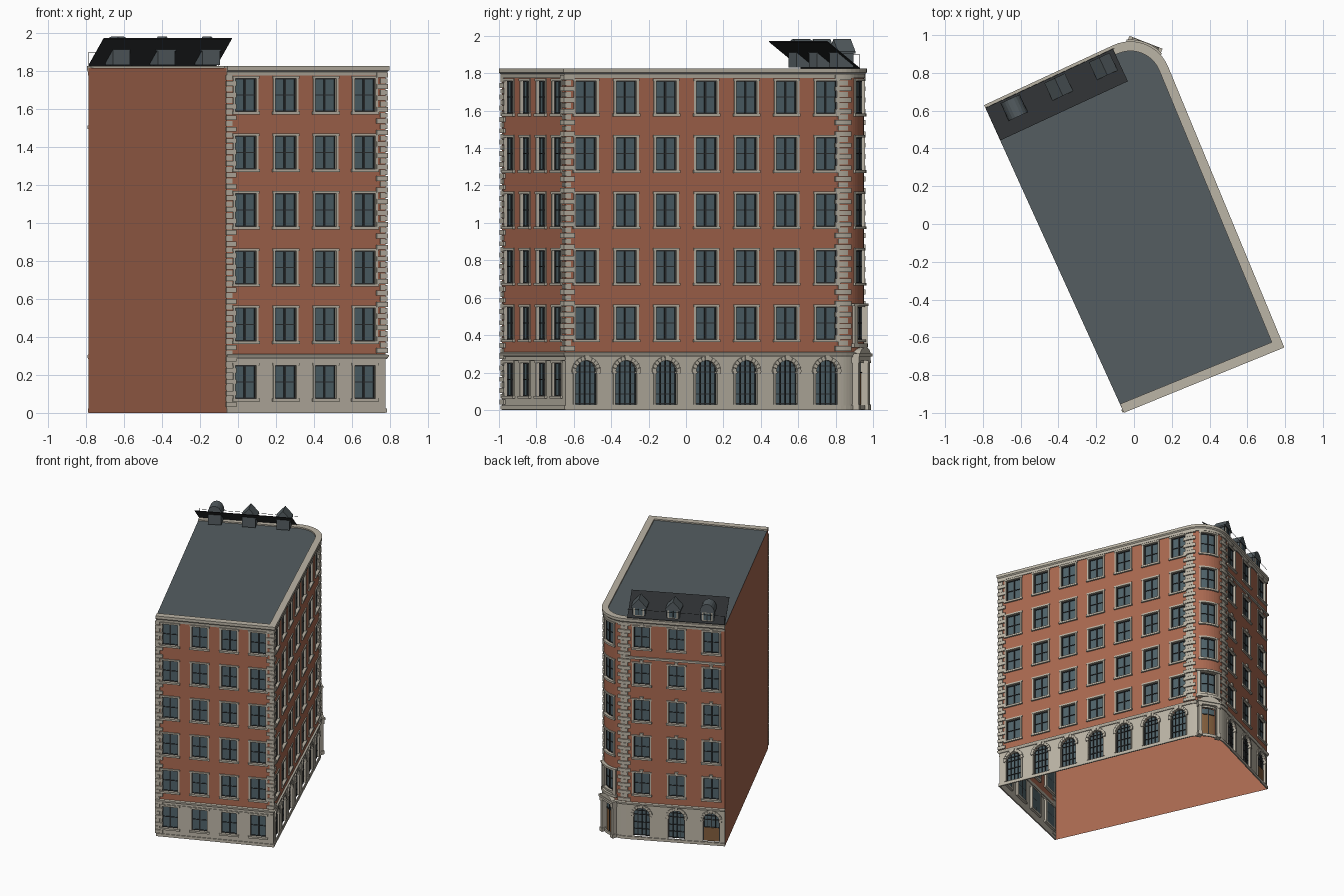
import bpy, bmesh, math
from mathutils import Vector as V

if "Cube" in bpy.data.objects:
    bpy.data.objects.remove(bpy.data.objects["Cube"])

COL = {"brick": (.40, .14, .08), "stone": (.50, .46, .38), "glass": (.08, .125, .145), "roof": (.09, .11, .12),
       "dark": (.025, .028, .03), "wood": (.22, .11, .045)}
MATS, PARTS = {}, {}
for k, c in COL.items():
    MATS[k] = bpy.data.materials.new(k)
    MATS[k].diffuse_color = (*c, 1)

def part(name, mat, solid=True):
    if name not in PARTS:
        PARTS[name] = (bmesh.new(), mat, solid)
    return PARTS[name][0]

# facade frames: s runs along the wall, d outward, z up
class Flat:
    n = 1
    def __init__(self, p, q):
        self.p, self.L = p, (q - p).length
        self.u = (q - p).normalized()
        self.nrm = V((self.u.y, -self.u.x))
    def at(self, s, d, z):
        return (*(self.p + self.u * s + self.nrm * d), z)

class Arc:
    n = 6
    def __init__(self, c, r, a0, phi):
        self.c, self.r, self.a0, self.L = c, r, a0, r * phi
    def at(self, s, d, z):
        a = self.a0 + s / self.r
        return (self.c.x + (self.r + d) * math.cos(a), self.c.y + (self.r + d) * math.sin(a), z)

A, B, C, K = V((-.787, .615)), V((-.06, -.985)), V((.775, -.645)), V((.086, 1.02))
R = .2
us, ub = (K - C).normalized(), (A - K).normalized()
phi = us.angle(ub)
tl = R * math.tan(phi / 2)
D1, D2 = K - us * tl, K + ub * tl
front, side, back, party = Flat(B, C), Flat(C, D1), Flat(D2, A), Flat(A, B)
arc = Arc(D1 - side.nrm * R, R, math.atan2(side.nrm.y, side.nrm.x), phi)
apex = V(arc.at(arc.L / 2, 0, 0)[:2])
tang = (us + ub).normalized()
porch = Flat(apex, apex + tang)

def box(bm, F, s0, s1, d0, d1, z0, z1):
    rings = []
    for i in range(F.n + 1):
        s = s0 + (s1 - s0) * i / F.n
        rings.append([bm.verts.new(F.at(s, d, z)) for d, z in ((d0, z0), (d1, z0), (d1, z1), (d0, z1))])
    skin(bm, rings)

def skin(bm, rings):
    n = len(rings[0])
    for a, b in zip(rings, rings[1:]):
        for j in range(n):
            bm.faces.new((a[j], b[j], b[(j + 1) % n], a[(j + 1) % n]))
    bm.faces.new(rings[0])
    bm.faces.new(rings[-1][::-1])

def slab(bm, F, outline, d0, d1):
    skin(bm, [[bm.verts.new(F.at(s, d, z)) for s, z in outline] for d in (d0, d1)])

def quad(bm, F, s0, s1, z0, z1, d=0.0):
    if s1 - s0 < 1e-4 or z1 - z0 < 1e-4:
        return
    for i in range(F.n):
        a, b = (s0 + (s1 - s0) * t / F.n for t in (i, i + 1))
        bm.faces.new([bm.verts.new(F.at(*p)) for p in ((a, d, z0), (b, d, z0), (b, d, z1), (a, d, z1))])

def arch_pts(c, r, zs, n):
    return [(c - r * math.cos(math.pi * i / n), zs + r * math.sin(math.pi * i / n)) for i in range(n + 1)]

# wall sheet for one storey, with openings left out
def storey(bm, F, z0, z1, centres, w, zb, zt, arched=False):
    s = 0
    for c in centres:
        quad(bm, F, s, c - w / 2, z0, z1)
        quad(bm, F, c - w / 2, c + w / 2, z0, zb)
        quad(bm, F, c - w / 2, c + w / 2, zt, z1)
        if arched:
            p = arch_pts(c, w / 2, zt - w / 2, 14)
            for a, b in zip(p, p[1:]):
                q = [(a[0], a[1]), (b[0], b[1]), (b[0], zt), (a[0], zt)]
                bm.faces.new([bm.verts.new(F.at(x, 0, z)) for x, z in q])
        s = c + w / 2
    quad(bm, F, s, F.L, z0, z1)

# rectangular sash window with surround
def window(F, c, w, zb, zt, key=False):
    st, dk = part("window_surrounds", "stone"), part("window_sashes", "dark")
    a, b, m = c - w / 2, c + w / 2, (zb + zt) / 2
    quad(part("window_panes", "glass", False), F, a, b, zb, zt, -.016)
    box(st, F, a - .007, a + .006, -.018, .006, zb, zt)
    box(st, F, b - .006, b + .007, -.018, .006, zb, zt)
    box(st, F, a - .01, b + .01, -.018, .008, zt - .005, zt + .008)
    box(st, F, a - .012, b + .012, -.018, .013, zb - .01, zb + .005)
    if key:
        slab(st, F, [(c - .009, zt), (c + .009, zt), (c + .014, zt + .026), (c - .014, zt + .026)], 0, .013)
    for x, t in ((a + .008, .0025), (c, .005), (b - .008, .0025)):
        box(dk, F, x - t, x + t, -.016, -.009, zb, zt)
    for z in (zb + .008, m, zt - .008):
        box(dk, F, a, b, -.016, -.010, z - .0025, z + .0025)

# arched shop window with voussoirs
def arch(F, c, w, zb, zt, door=False):
    st, dk = part("arch_surrounds", "stone"), part("arch_glazing_bars", "dark")
    r = w / 2
    zs = zt - r
    pts = [(c - r, zb), (c + r, zb)] + arch_pts(c, r, zs, 14)[::-1]
    bm = part("arch_panes", "glass", False)
    bm.faces.new([bm.verts.new(F.at(x, -.018, z)) for x, z in pts])
    for i in range(11):
        g = [math.pi * (i + e) / 11 for e in (.04, .5, .96)]
        ro = r + (.024 if i == 5 else .018)
        ol = [(c + ro * math.cos(t), zs + ro * math.sin(t)) for t in g]
        ol += [(c + (r - .004) * math.cos(t), zs + (r - .004) * math.sin(t)) for t in g[::-1]]
        slab(st, F, ol, -.018, .014 if i == 5 else .009)
    for sg in (-1, 1):
        x = c + sg * (r + .003)
        box(st, F, x - .006, x + .006, -.018, .006, zb, zs)
        box(st, F, x - .012, x + .012, -.018, .011, zs - .008, zs + .002)
    for f in (-.9, -.45, 0, .45, .9):
        top = zs + r * math.sqrt(1 - f * f)
        box(dk, F, c + f * r - .0025, c + f * r + .0025, -.018, -.010, zb, top)
    for z in (zb + .004, zb + .055, zb + .11, zs, zs + r * .5):
        h = r if z <= zs else math.sqrt(r * r - (z - zs) ** 2)
        box(dk, F, c - h, c + h, -.018, -.011, z - .0025, z + .0025)
    if door:
        box(part("side_door", "wood"), F, c - r + .008, c + r - .008, -.017, -.008, zb, zb + .11)

# string courses and cornice swept around the street fronts
def sweep(name, mat, profile):
    n1, n2 = front.nrm, side.nrm
    path = [(B, n1), (C, (n1 + n2) / (1 + n1.dot(n2)))]
    for i in range(13):
        t = arc.a0 + phi * i / 12
        n = V((math.cos(t), math.sin(t)))
        path.append((arc.c + n * R, n))
    path.append((A, back.nrm))
    bm = part(name, mat)
    skin(bm, [[bm.verts.new((*(p + n * d), z)) for d, z in profile] for p, n in path])
    return path

TOP, W, WC = 1.815, .13, .13
bays = {front: [.108, .335, .562, .785], side: [.119 + .232 * i for i in range(7)],
        arc: [arc.L / 2], back: [.12, .385, .65]}
brick, stone = part("brick_walls", "brick", False), part("ground_floor_walls", "stone", False)
quad(brick, party, 0, party.L, 0, TOP)
for F, cs in bays.items():
    for k in range(5):
        z0 = .3 + .302 * k
        storey(brick, F, z0, TOP if k == 4 else z0 + .302, cs, W, z0 + .072, z0 + .256)
        for c in cs:
            window(F, c, W, z0 + .072, z0 + .256, F is back)
storey(stone, front, 0, .3, bays[front], W, .07, .255)
for c in bays[front]:
    window(front, c, W, .07, .255)
for F in (side, back):
    storey(stone, F, 0, .3, bays[F], .13, .03, .268, True)
    for c in bays[F]:
        arch(F, c, .13, .03, .268, F is back and c > .6)
storey(stone, arc, 0, .3, bays[arc], .11, .015, .25)

# bands
sweep("base_plinth", "stone", [(-.004, .001), (.006, .001), (.006, .024), (-.004, .024)])
sweep("ground_cornice", "stone", [(-.004, .284), (.006, .284), (.014, .296), (.014, .304), (-.004, .31)])
path = sweep("parapet_cornice", "stone", [(-.035, 1.80), (-.004, 1.775), (.006, 1.775), (.008, 1.795),
                                          (.016, 1.803), (.016, 1.825), (-.035, 1.825)])
box(part("back_string_course", "stone"), back, 0, back.L, -.002, .013, 1.495, 1.512)
box(part("ground_front_band", "stone"), front, 0, front.L, -.002, .005, .262, .268)

# flat roof
bm = part("flat_roof", "roof", False)
bm.faces.new([bm.verts.new((*(p - n * .02), 1.815)) for p, n in path[1:-1]]
             + [bm.verts.new((*p, 1.815)) for p in (A, B)])

# quoins, alternating long and short
def quoins(F, s, direction, long, short, z0, over=0.0):
    bm, i, z = part("quoins", "stone"), 0, z0
    while z < 1.765:
        a, b = sorted((s - direction * over, s + direction * (short if i % 2 else long)))
        box(bm, F, a, b, -.004, .011 if i % 2 == 0 else .006, z, z + .026)
        z += .0302
        i += 1
quoins(front, 0, 1, .052, .03, .03, .006)
quoins(front, front.L, -1, .052, .03, .315, .009)
quoins(side, 0, 1, .052, .03, .315, .009)
quoins(side, side.L, -1, .035, .015, .315)
quoins(arc, 0, 1, .06, .04, .315)
quoins(arc, arc.L, -1, .06, .04, .315)
quoins(back, 0, 1, .035, .015, .315)

# corner entrance: door, columns, entablature and curved pediment
m = arc.L / 2
box(part("entrance_door", "wood"), arc, m - .055, m + .055, -.022, -.014, .015, .2)
quad(part("entrance_fanlight", "glass", False), arc, m - .055, m + .055, .2, .25, -.016)
box(part("door_bars", "dark"), arc, m - .003, m + .003, -.016, -.009, .015, .25)
box(part("door_bars", "dark"), arc, m - .055, m + .055, -.016, -.009, .197, .203)
ps = part("entrance_porch", "stone")
for sg in (-1, 1):
    x = sg * .072
    box(ps, porch, x - .012, x + .012, -.03, .016, .012, .265)
    box(ps, porch, x - .016, x + .016, -.03, .021, 0, .03)
    box(ps, porch, x - .016, x + .016, -.03, .021, .25, .265)
box(ps, porch, -.088, .088, -.04, .02, .265, .285)
box(ps, porch, -.094, .094, -.04, .027, .285, .302)
slab(ps, porch, [(.075 * math.cos(math.pi * i / 12), .3 + .034 * math.sin(math.pi * i / 12)) for i in range(13)], -.02, .024)
# ornate window case above the entrance
wc = part("corner_window_case", "stone")
for sg in (-1, 1):
    box(wc, arc, m + sg * .076 - .011, m + sg * .076 + .011, -.004, .02, .345, .555)
box(wc, arc, m - .093, m + .093, -.004, .026, .555, .57)
box(wc, arc, m - .093, m + .093, -.004, .024, .335, .355)

# sloped roof sheet, dormers and guard rail over the back front
bm = part("sloped_roof", "dark")
ring = [(0, 1.826), (-.19, 1.968), (-.19, 1.972), (0, 1.83)]
skin(bm, [[bm.verts.new(back.at(s, d, z)) for d, z in ring] for s in (.01, back.L)])
for i, c in enumerate((.095, .355, .615)):
    box(part("dormer_bodies", "roof"), back, c - .05, c + .05, -.115, -.02, 1.83, 1.912)
    box(part("dormer_surrounds", "stone"), back, c - .04, c + .04, -.03, -.015, 1.84, 1.915)
    box(part("dormer_panes", "glass"), back, c - .028, c + .028, -.03, -.013, 1.85, 1.905)
    box(part("dormer_bars", "dark"), back, c - .003, c + .003, -.03, -.011, 1.85, 1.905)
    if i == 2:
        ol = [(c + .056 * math.cos(math.pi * j / 10), 1.912 + .07 * math.sin(math.pi * j / 10)) for j in range(11)]
    else:
        ol = [(c - .06, 1.905), (c + .06, 1.905), (c + .06, 1.915), (c, 1.982), (c - .06, 1.915)]
    slab(part("dormer_roofs", "roof"), back, ol, -.115, -.012)
rail = part("guard_rail", "dark")
box(rail, back, 0, back.L, -.003, -.001, 1.897, 1.899)
for i in range(7):
    s = (back.L - .002) * i / 6
    box(rail, back, s, s + .002, -.003, -.001, 1.825, 1.899)

# objects
for name, (bm, mat, solid) in PARTS.items():
    if solid:
        bmesh.ops.recalc_face_normals(bm, faces=bm.faces)
    else:
        bmesh.ops.remove_doubles(bm, verts=bm.verts, dist=1e-5)
    me = bpy.data.meshes.new(name)
    bm.to_mesh(me)
    bm.free()
    me.materials.append(MATS[mat])
    bpy.context.collection.objects.link(bpy.data.objects.new(name, me))

for m in bpy.data.materials:
    if m.users and not m.is_grease_pencil:
        m.use_nodes = True
        m.node_tree.nodes["Principled BSDF"].inputs["Base Color"].default_value = m.diffuse_color
